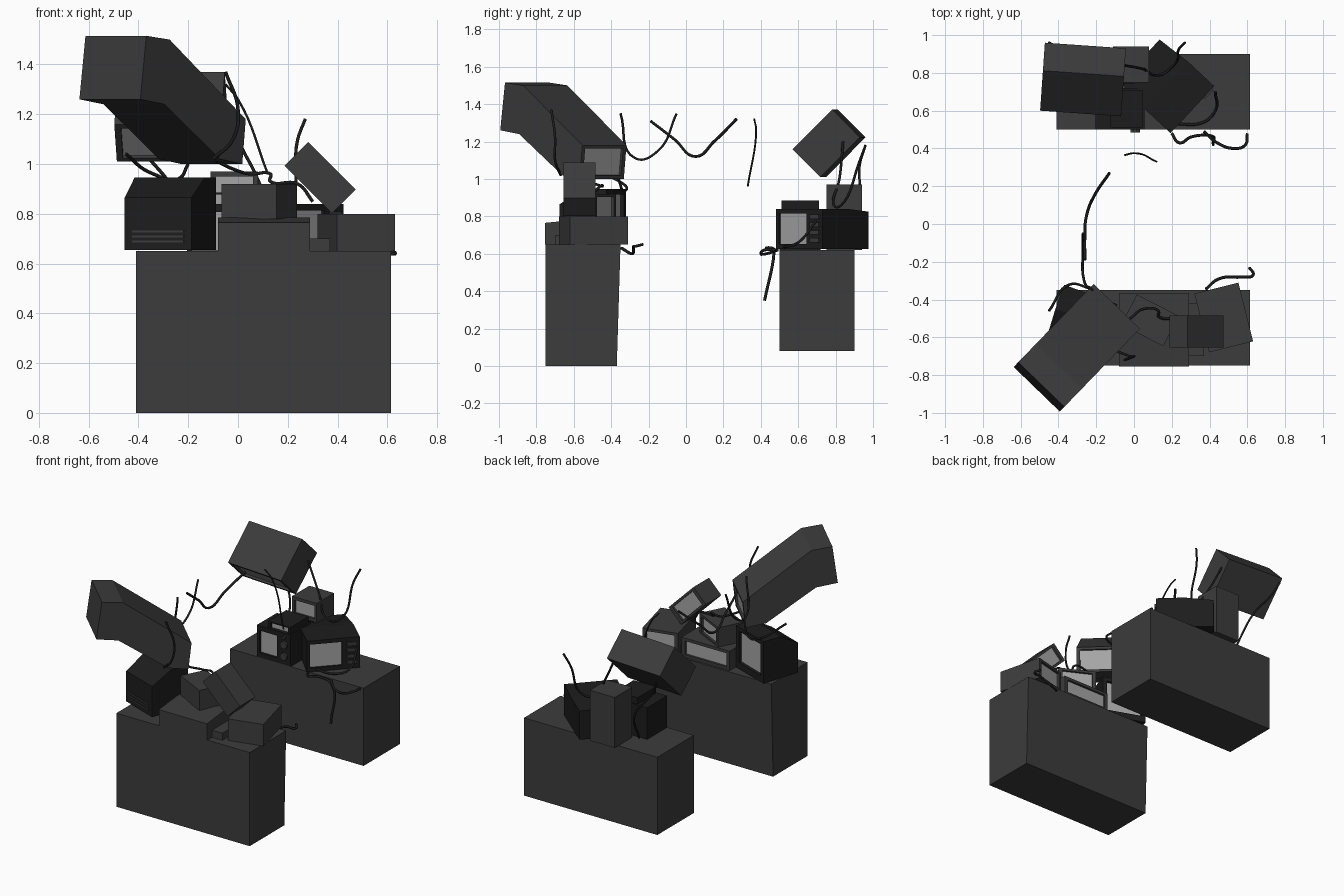
import bpy, bmesh
from math import radians
from mathutils import Matrix, Vector

if "Cube" in bpy.data.objects:
    bpy.data.objects.remove(bpy.data.objects["Cube"])


def material(name, v):
    m = bpy.data.materials.new(name)
    m.diffuse_color = (v, v, v, 1)
    m.use_nodes = True
    m.node_tree.nodes["Principled BSDF"].inputs["Base Color"].default_value = m.diffuse_color
    return m


GREY = material("dark_grey", 0.045)
BLACK = material("black_plastic", 0.012)
GLASS = material("screen_glass", 0.38)


def add_mesh(name, verts, faces, mats, glass=(), matrix=Matrix()):
    me = bpy.data.meshes.new(name)
    me.from_pydata([tuple(v) for v in verts], [], faces)
    for m in mats:
        me.materials.append(m)
    for i in glass:
        me.polygons[i].material_index = 1
    bm = bmesh.new()
    bm.from_mesh(me)
    bmesh.ops.recalc_face_normals(bm, faces=bm.faces)
    bm.to_mesh(me)
    bm.free()
    ob = bpy.data.objects.new(name, me)
    bpy.context.collection.objects.link(ob)
    ob.matrix_world = matrix
    return ob


def box(name, lo, hi, mat, matrix=Matrix()):
    v = [(x, y, z) for x in (lo[0], hi[0]) for y in (lo[1], hi[1]) for z in (lo[2], hi[2])]
    f = [(0, 1, 3, 2), (4, 6, 7, 5), (0, 4, 5, 1), (2, 3, 7, 6), (0, 2, 6, 4), (1, 5, 7, 3)]
    return add_mesh(name, v, f, [mat], matrix=matrix)


# Television: side profile (depth, height) swept over the width, front edge = first two points
# (bottom, top); the front quad gets a recessed screen. Local front is -y.
def tv(name, profile, w, matrix, mat=GREY, rect=(.1, .12, .9, .88), recess=.015, taper=1.0):
    n = len(profile)
    deepest = max(p[0] for p in profile)
    verts = []
    for side in (-1, 1):
        for y, z in profile:
            k = taper if y > deepest * .6 else 1
            verts.append(Vector((side * w / 2 * k, y, z)))
    faces = [tuple(range(n)), tuple(range(n, 2 * n))]
    faces += [(i, (i + 1) % n, (i + 1) % n + n, i + n) for i in range(1, n)]
    bl, tl, br, tr = verts[0], verts[1], verts[n], verts[n + 1]
    inward = (br - bl).cross(tl - bl).normalized() * -recess

    def on_front(u, v):
        return bl.lerp(br, u).lerp(tl.lerp(tr, u), v)

    u0, v0, u1, v1 = rect
    rim = [on_front(u, v) for u, v in ((u0, v0), (u0, v1), (u1, v1), (u1, v0))]
    outer = [0, 1, n + 1, n]
    b = len(verts)
    verts += rim + [p + inward for p in rim]
    for i in range(4):
        j = (i + 1) % 4
        faces.append((outer[i], outer[j], b + j, b + i))
        faces.append((b + i, b + j, b + 4 + j, b + 4 + i))
    faces.append((b + 4, b + 5, b + 6, b + 7))
    return add_mesh(name, verts, faces, [mat, GLASS], [len(faces) - 1], matrix)


def place(x, y, z, yaw, pitch=0, roll=0):
    return (Matrix.Translation((x, y, z)) @ Matrix.Rotation(radians(roll), 4, 'Y')
            @ Matrix.Rotation(radians(yaw), 4, 'Z') @ Matrix.Rotation(radians(pitch), 4, 'X'))


def block(d, h, z0=0.0, back=None):
    back = h if back is None else back
    p = [(-d / 2, z0), (-d / 2, z0 + h)]
    if back < h:
        p.append((0, z0 + h))
    return p + [(d / 2, z0 + back), (d / 2, z0)]


def knob(name, x, y, z, r, matrix):
    bpy.ops.mesh.primitive_cylinder_add(vertices=12, radius=r, depth=.02)
    ob = bpy.context.object
    ob.name = name
    ob.data.materials.append(GREY)
    ob.matrix_world = matrix @ Matrix.Translation((x, y, z)) @ Matrix.Rotation(radians(90), 4, 'X')


# Pedestals
front_ped = box("front_pedestal", (-.41, -.75, 0), (.615, -.35, .65), GREY)
for v in front_ped.data.vertices:
    if v.co.y > -.5 and v.co.z < .1:
        v.co.y = -.37
box("back_pedestal", (-.41, .5, .08), (.615, .9, .62), GREY)

# Front group, screens towards +y
tv("large_bent_tv", [(-.59, 1.0), (-.61, 1.18), (-.17, 1.5), (-.035, 1.515), (0, 1.26), (-.14, 1.24),
                     (-.46, 1.02)], .34, place(-.515, -.875, 0, 136), rect=(.07, .1, .93, .9))
m = place(-.275, -.5, .655, 160)
tv("left_black_tv", block(.27, .29, back=.21), .3, m, BLACK, (.1, .15, .9, .9), .02, .95)
for i in range(3):
    box("left_back_vent", (-.11, .132, .03 + i * .02), (.11, .139, .037 + i * .02), GREY, m)
tv("wide_flat_tv", block(.39, .135, back=.115), .37, place(.105, -.56, .65, 180), rect=(.07, .15, .93, .85))
tv("middle_small_tv", block(.18, .14), .25, place(.085, -.51, .78, 153))
tv("tilted_small_tv", block(.17, .135, -.0675), .27, place(.33, -.57, .945, 180, 0, 45))
tv("right_low_tv", block(.32, .15), .24, place(.475, -.495, .65, 194))
box("low_spacer", (.28, -.7, .65), (.37, -.42, .70), GREY)

# Back group, screens towards -y
tv("top_tilted_tv", block(.3, .21, -.105), .43, place(-.27, .765, 1.19, -4, 45), rect=(.06, .1, .94, .9))
m = place(.17, .735, .625, 47)
tv("angled_knob_tv", block(.38, .215, back=.2), .34, m, BLACK, (.06, .12, .66, .88), .015, .9)
for i in range(4):
    box("control_strip", (.085, -.2, .035 + i * .042), (.15, -.188, .058 + i * .042), GREY, m)
m = place(-.075, .61, .62, 0)
tv("black_knob_tv", block(.22, .22), .26, m, BLACK, (.08, .15, .6, .85))
for z, r in ((.06, .025), (.14, .025), (.19, .01)):
    knob("tuning_knob", .082, -.115, z, r, m)
tv("mini_monitor", block(.2, .05), .17, place(-.04, .61, .835, 0), BLACK, (.1, .1, .9, .85))
m = place(-.015, .845, .62, 0)
tv("tall_set", block(.19, .35), .19, m, rect=(.1, .68, .9, .94))
for i in range(3):
    box("tall_set_vent", (-.075, -.1, .17 + i * .02), (.075, -.09, .178 + i * .02), BLACK, m)


# Loose cables
def cable(name, pts, r=.008):
    cu = bpy.data.curves.new(name, 'CURVE')
    cu.dimensions = '3D'
    cu.bevel_depth = r
    cu.bevel_resolution = 1
    cu.resolution_u = 8
    cu.use_fill_caps = True
    s = cu.splines.new('BEZIER')
    s.bezier_points.add(len(pts) - 1)
    for bp, p in zip(s.bezier_points, pts):
        bp.co = p
        bp.handle_left_type = bp.handle_right_type = 'AUTO'
    cu.materials.append(BLACK)
    ob = bpy.data.objects.new(name, cu)
    bpy.context.collection.objects.link(ob)


cable("hanging_cable", [(-.13, .27, 1.32), (-.21, .15, 1.2), (-.25, .05, 1.12), (-.26, -.06, 1.21),
                        (-.26, -.19, 1.31)])
cable("loop_cable", [(-.27, -.05, 1.35), (-.27, -.15, 1.15), (-.27, -.27, 1.11), (-.22, -.35, 1.35)], .007)
cable("thin_cable", [(-.05, .365, 1.32), (0, .375, 1.26), (.12, .33, .96)], .005)
cable("large_tv_cable", [(-.05, -.72, 1.37), (0, -.7, 1.22), (-.02, -.7, 1.1), (-.1, -.67, 1.02)], .007)
cable("middle_tv_cable", [(-.1, -.56, 1.02), (-.02, -.5, .98), (.05, -.45, .96), (.13, -.46, .96),
                          (.13, -.49, .93), (.24, -.5, .92), (.3, -.52, .85)], .007)
cable("left_tv_cable", [(-.45, -.46, 1.04), (-.34, -.32, .96), (-.24, -.34, .94), (-.2, -.36, 1.0)], .007)
cable("front_ledge_cable", [(.38, -.345, .63), (.45, -.29, .6), (.58, -.28, .64), (.63, -.27, .64),
                            (.61, -.23, .65)])
cable("back_ledge_cable", [(.37, .49, .62), (.44, .43, .6), (.53, .4, .6), (.59, .42, .62), (.6, .48, .62)])
cable("back_drop_cable", [(.2, .48, .62), (.24, .43, .63), (.3, .46, .63), (.39, .47, .6), (.42, .42, .35)])
cable("top_tv_cable", [(-.05, .84, 1.2), (.05, .82, 1.0), (.14, .79, .86), (.2, .83, .86), (.24, .93, 1.1),
                       (.27, .96, 1.18)], .007)
cable("angled_tv_cable", [(.43, .7, .78), (.43, .6, .66), (.37, .54, .64), (.2, .53, .64)])
cable("rear_left_cable", [(-.45, .96, 1.18), (-.4, .93, 1.08), (-.25, .92, .88), (-.2, .8, .66)], .007)
